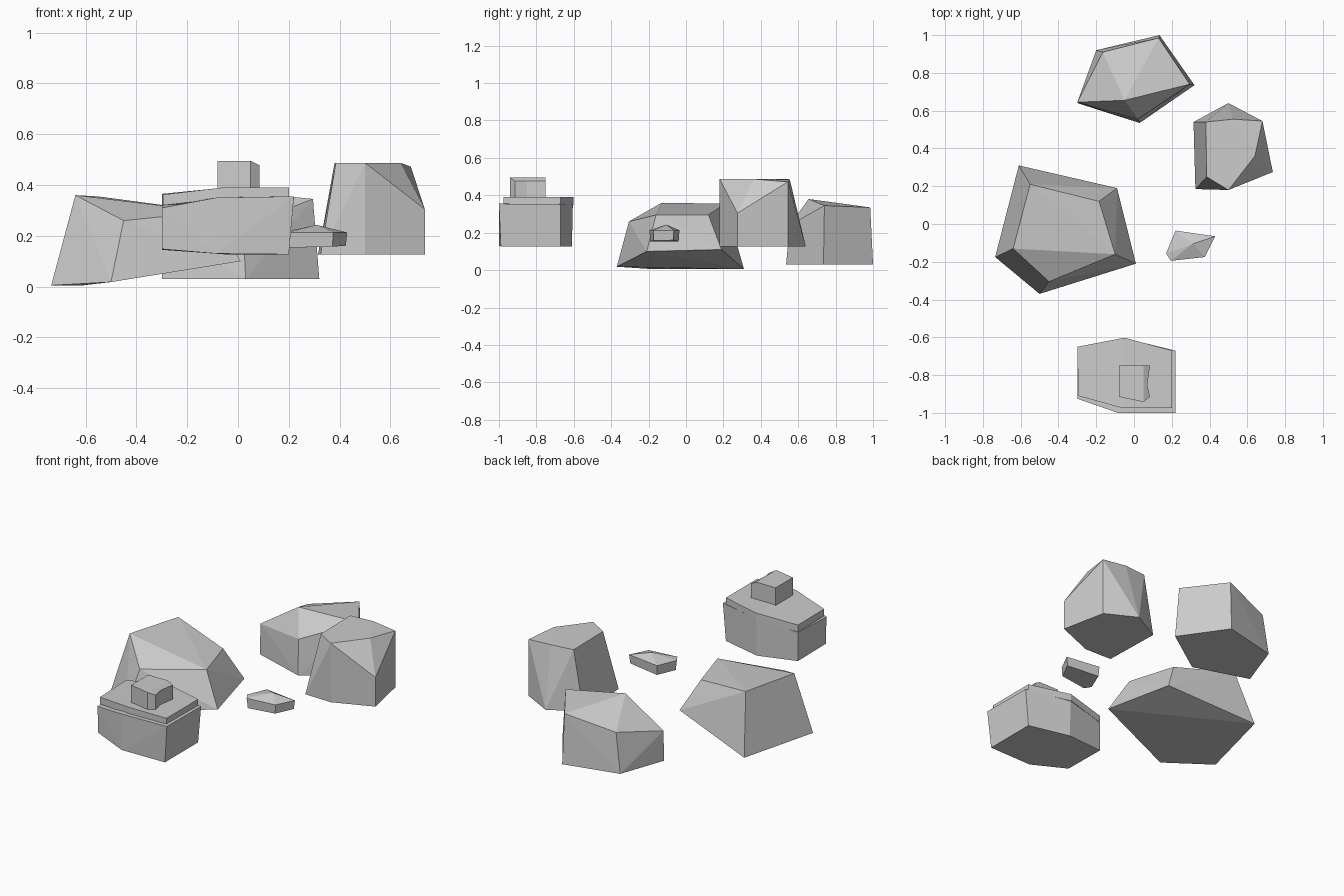
import bpy, bmesh


def finish(bm, name):
    bmesh.ops.recalc_face_normals(bm, faces=bm.faces)
    mesh = bpy.data.meshes.new(name)
    bm.to_mesh(mesh)
    bm.free()
    obj = bpy.data.objects.new(name, mesh)
    bpy.context.collection.objects.link(obj)
    return obj


def rock(name, points):
    """Faceted boulder: the convex hull of a few corner points."""
    bm = bmesh.new()
    for p in points:
        bm.verts.new(p)
    res = bmesh.ops.convex_hull(bm, input=bm.verts)
    loose = [v for v in bm.verts if not v.link_faces]
    bmesh.ops.delete(bm, geom=loose, context='VERTS')
    bmesh.ops.dissolve_limit(bm, angle_limit=0.03, verts=bm.verts, edges=bm.edges)
    return finish(bm, name)


def flat(outline, z):
    return [(x, y, z) for x, y in outline]


# Large tapered boulder with a tilted underside
rock("large_boulder", [
    (-.735, -.175, .005), (-.5, -.37, .018), (.01, -.21, .10), (-.09, .19, .11), (-.61, .31, .005),
    (-.64, -.13, .36), (-.45, -.305, .26), (-.10, -.16, .295), (-.185, .12, .295), (-.55, .21, .355)])

# Front boulder: body, thin slab and a small block stacked on it
rock("front_boulder", [
    (-.30, -.92, .148), (-.085, -1, .13), (.2, -.99, .127), (.2, -.67, .127), (-.05, -.61, .127), (-.30, -.65, .145),
    (-.30, -.925, .31), (-.085, -1, .35), (.22, -1, .355), (.22, -.67, .352), (-.05, -.605, .355), (-.30, -.65, .32)])

slab = [(-.295, -.91, .362), (-.06, -.975, .39), (.2, -.975, .39),
        (.2, -.67, .39), (-.05, -.602, .39), (-.30, -.65, .365)]
rock("top_slab", slab + [(x, y, z - .042) for x, y, z in slab])

bm = bmesh.new()
ring = [(-.08, -.75), (.05, -.75), (.085, -.75), (.07, -.85), (.085, -.915), (.05, -.942), (-.08, -.915)]
low = [bm.verts.new((x, y, .36)) for x, y in ring]
high = [bm.verts.new((x, y, .495 if x < .06 else .477)) for x, y in ring]
n = len(ring)
for i in range(n):
    j = (i + 1) % n
    bm.faces.new((low[i], low[j], high[j], high[i]))
bm.faces.new(low[::-1])
bm.faces.new((high[0], high[1], high[5], high[6]))
bm.faces.new(high[1:6])
finish(bm, "top_block")

# Small pebble in the middle
pebble = [(.22, -.035), (.43, -.065), (.375, -.175), (.195, -.195), (.17, -.155)]
rock("pebble", flat(pebble, .213) + [(.31, -.105, .243)]
     + [(.3 + (x - .3) * .95, -.12 + (y + .12) * .95, .153 + .03 * max(0, x - .2)) for x, y in pebble])

# Tall boulder on the right with a bevelled corner
rock("right_boulder", flat([(.33, .185), (.5, .18), (.735, .275), (.68, .545), (.5, .64), (.315, .54)], .127)
     + [(.325, .185, .127), (.735, .275, .305), (.5, .18, .487), (.385, .25, .487), (.38, .54, .487),
        (.525, .555, .485), (.68, .545, .472), (.64, .36, .487)])

# Back boulder with an off-centre peak
rock("back_boulder", flat([(-.2, .92), (.135, 1.0), (.32, .735), (.03, .535), (-.3, .64)], .03)
     + [(-.3, .645, .215), (-.165, .91, .27), (.13, .985, .335), (.295, .74, .345),
        (.02, .555, .24), (-.05, .655, .38)])
